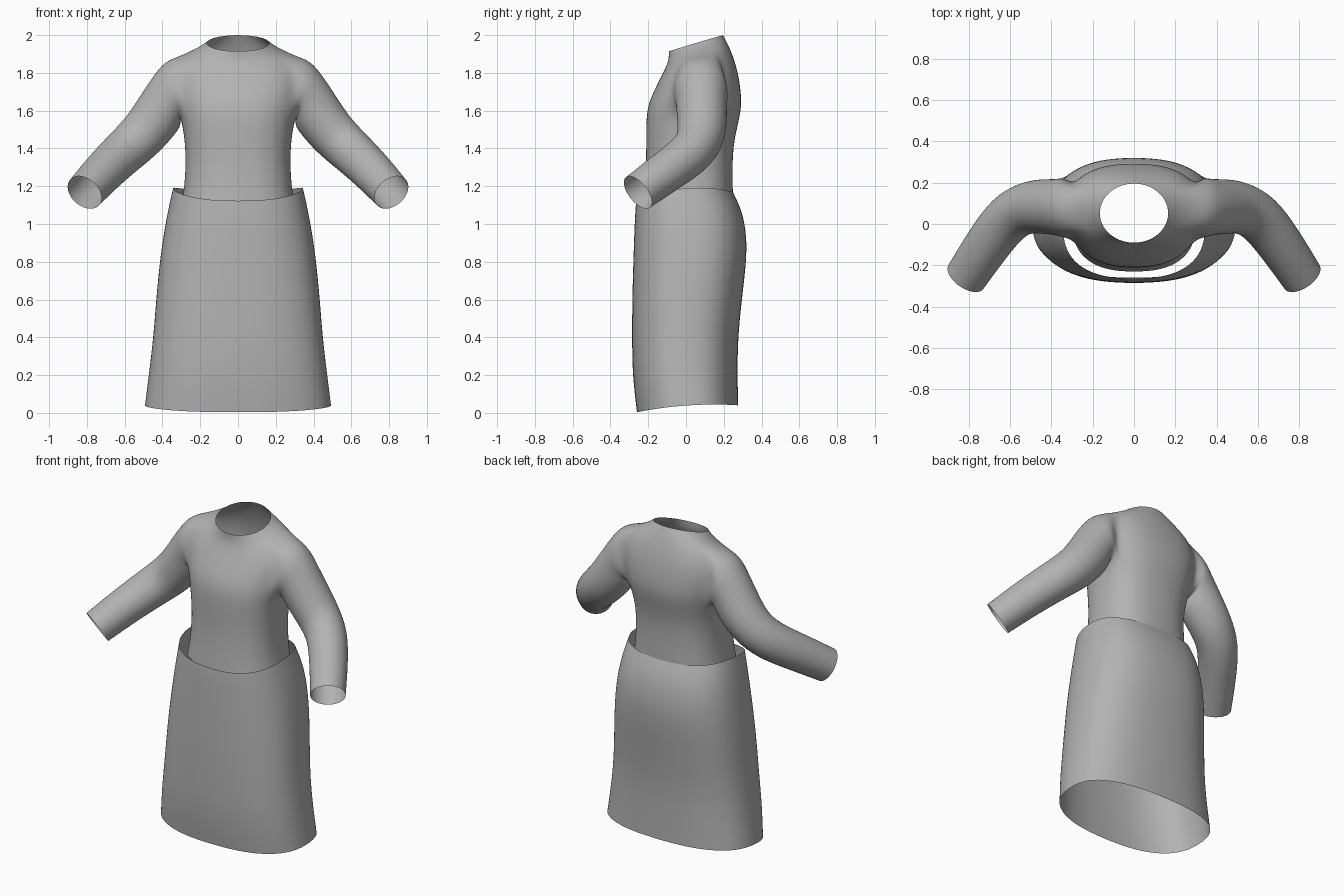
import bpy, bmesh, math
from mathutils import Vector

if "Cube" in bpy.data.objects:
    bpy.data.objects.remove(bpy.data.objects["Cube"])

SEGS = 24
cloth = bpy.data.materials.new("grey_cloth")
cloth.use_nodes = True
grey = (0.45, 0.45, 0.45, 1)
cloth.diffuse_color = grey
cloth.node_tree.nodes["Principled BSDF"].inputs["Base Color"].default_value = grey


def spow(v, p):
    return math.copysign(abs(v) ** p, v)


def ring(bm, half_w, y_front, y_back, z_front, z_side, z_back, power):
    """Rounded cross-section whose height follows front, side and back."""
    verts = []
    for i in range(SEGS):
        a = math.tau * i / SEGS
        s = spow(math.sin(a), 2 / power)
        x = half_w * spow(math.cos(a), 2 / power)
        y = (y_front + y_back) / 2 + s * (y_back - y_front) / 2
        z = z_side + s * (z_back - z_front) / 2 + s * s * ((z_front + z_back) / 2 - z_side)
        verts.append(bm.verts.new((x, y, z)))
    return verts


def bridge(bm, lower, upper):
    n = len(lower)
    for i in range(n):
        j = (i + 1) % n
        bm.faces.new((lower[i], lower[j], upper[j], upper[i]))


def finish(bm, name):
    bmesh.ops.recalc_face_normals(bm, faces=bm.faces)
    mesh = bpy.data.meshes.new(name)
    bm.to_mesh(mesh)
    bm.free()
    mesh.materials.append(cloth)
    mesh.shade_smooth()
    obj = bpy.data.objects.new(name, mesh)
    bpy.context.collection.objects.link(obj)
    sub = obj.modifiers.new("smooth", "SUBSURF")
    sub.levels = sub.render_levels = 2
    return obj


# Skirt: half width, front y, back y, then front, side and back heights
bm = bmesh.new()
skirt = [
    (.497, -.262, .278, .003, .04, .04), (.475, -.286, .275, .2, .21, .21),
    (.452, -.288, .277, .4, .4, .4), (.437, -.287, .298, .6, .6, .6),
    (.418, -.282, .320, .78, .8, .78), (.395, -.277, .326, .93, .96, .93),
    (.370, -.272, .300, 1.05, 1.09, 1.07), (.347, -.266, .250, 1.122, 1.19, 1.17),
]
rows = [ring(bm, *r, 2.5) for r in skirt]
for a, b in zip(rows, rows[1:]):
    bridge(bm, a, b)
finish(bm, "skirt")

# Bodice: same layout, rising from the waist to the tilted neckline
bm = bmesh.new()
bodice = [
    (.302, -.232, .250, 1.1, 1.1, 1.1), (.286, -.222, .250, 1.2, 1.2, 1.2),
    (.278, -.213, .247, 1.32, 1.32, 1.32), (.283, -.212, .256, 1.44, 1.44, 1.44),
    (.300, -.213, .280, 1.56, 1.54, 1.54), (.318, -.200, .296, 1.64, 1.61, 1.62),
    (.335, -.168, .292, 1.71, 1.70, 1.71), (.335, -.138, .275, 1.77, 1.8, 1.81),
    (.300, -.112, .250, 1.82, 1.89, 1.89), (.215, -.092, .222, 1.87, 1.925, 1.955),
    (.167, -.092, .197, 1.914, 1.958, 2.0),
]
rows = [ring(bm, *r, 2.5 if i < 8 else 2.2 if i < 10 else 2) for i, r in enumerate(bodice)]
for a, b in zip(rows, rows[1:]):
    bridge(bm, a, b)

# Armhole: four columns by four rows on each side
LOW, HIGH, REACH = 4, 8, 2
holes, inner = [], []
for side in (1, -1):
    def at(row, col):
        return rows[row][col % SEGS if side > 0 else (SEGS // 2 - col) % SEGS]
    hole = [at(r, -REACH) for r in range(LOW, HIGH)]
    hole += [at(HIGH, c) for c in range(-REACH, REACH)]
    hole += [at(r, REACH) for r in range(HIGH, LOW, -1)]
    hole += [at(LOW, c) for c in range(REACH, -REACH, -1)]
    holes.append(hole)
    block = {at(r, c) for r in range(LOW, HIGH + 1) for c in range(-REACH, REACH + 1)}
    inner += [f for f in bm.faces if all(v in block for v in f.verts)]
bmesh.ops.delete(bm, geom=inner, context="FACES")
bmesh.ops.delete(bm, geom=[v for v in bm.verts if not v.link_faces], context="VERTS")

# Sleeves: tubes along the arm, joined to the armholes
arm = [
    ((.345, .08, 1.71), .165), ((.378, .082, 1.65), .152), ((.435, .085, 1.56), .136),
    ((.51, .082, 1.465), .130), ((.605, .04, 1.38), .122), ((.71, -.10, 1.28), .114),
    ((.812, -.255, 1.167), .105),
]
leads = {0: Vector((.97, 0, -.24)), 1: Vector((.85, 0, -.5)), len(arm) - 1: Vector((.48, -.69, -.54))}
for hole, side in zip(holes, (1, -1)):
    last = hole
    for k, (centre, radius) in enumerate(arm):
        c = Vector(centre)
        t = leads.get(k) or Vector(arm[k + 1][0]) - Vector(arm[k - 1][0])
        t = t.normalized()
        fwd = Vector((0, -1, 0))
        fwd = (fwd - t * fwd.dot(t)).normalized()
        up = fwd.cross(t)
        loop = []
        for i in range(len(hole)):
            a = math.tau * i / len(hole) - math.pi / 4
            # narrow front to back near the shoulder
            flat = .9 if k < 2 else 1
            p = c + radius * (math.cos(a) * flat * fwd + math.sin(a) * up)
            loop.append(bm.verts.new((p.x * side, p.y, p.z)))
        bridge(bm, last, loop)
        last = loop
finish(bm, "bodice_with_sleeves")
